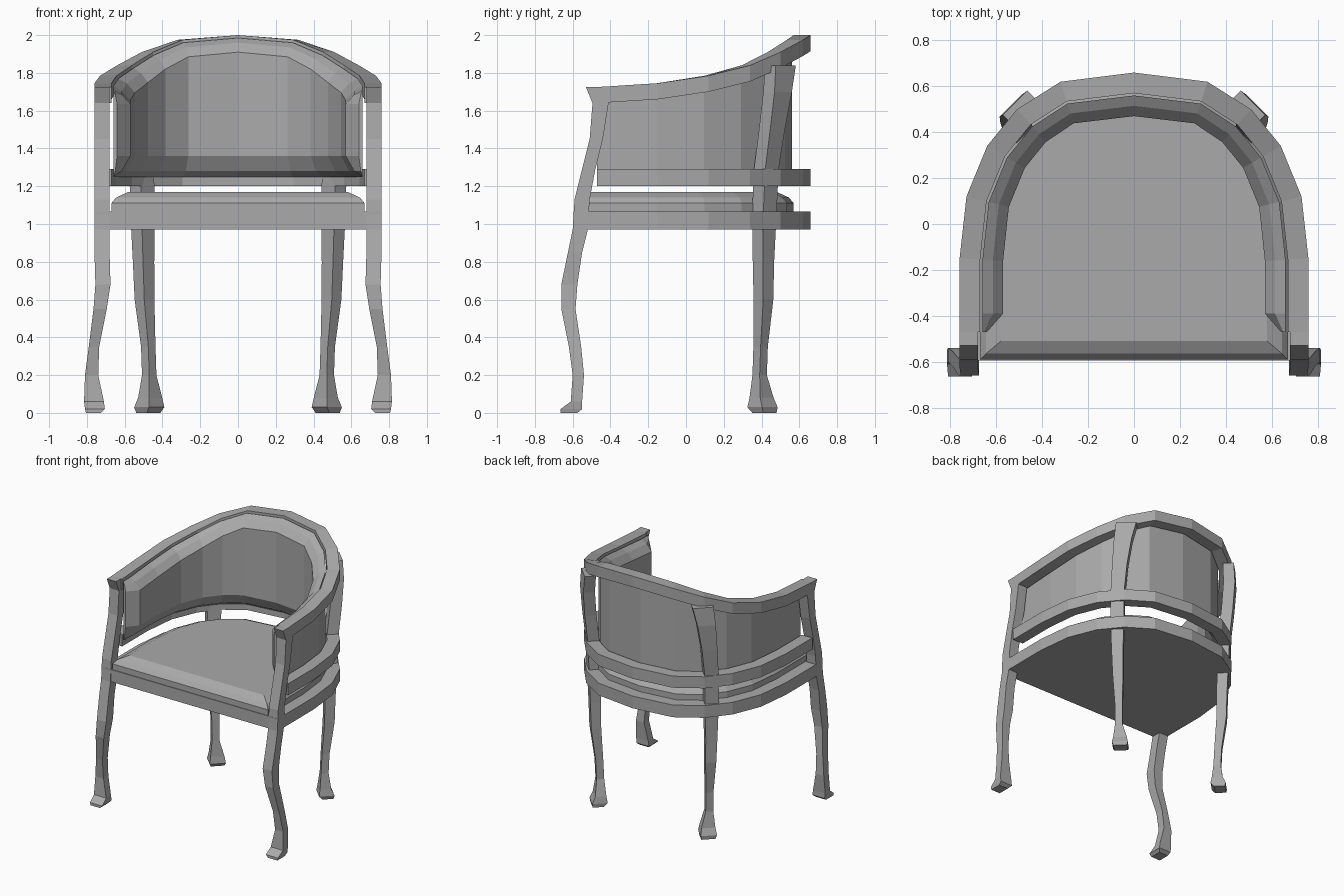
import bpy
import bmesh
from mathutils import Vector

old = bpy.data.objects.get("Cube")
if old:
    bpy.data.objects.remove(old, do_unlink=True)

grey = bpy.data.materials.new("plain_grey")
grey.use_nodes = True
grey.diffuse_color = (0.4, 0.4, 0.4, 1)
grey.node_tree.nodes["Principled BSDF"].inputs["Base Color"].default_value = grey.diffuse_color


def loft(name, sections, mirror=False):
    """Skin a list of closed rings and cap both ends."""
    bm = bmesh.new()
    rings = [[bm.verts.new(point) for point in section] for section in sections]
    for lower, upper in zip(rings, rings[1:]):
        count = len(lower)
        for i in range(count):
            j = (i + 1) % count
            bm.faces.new((lower[i], lower[j], upper[j], upper[i]))
    bm.faces.new(rings[0])
    bm.faces.new(rings[-1])
    bmesh.ops.recalc_face_normals(bm, faces=bm.faces)
    mesh = bpy.data.meshes.new(name)
    bm.to_mesh(mesh)
    bm.free()
    mesh.materials.append(grey)
    obj = bpy.data.objects.new(name, mesh)
    bpy.context.collection.objects.link(obj)
    if mirror:
        modifier = obj.modifiers.new("mirror", "MIRROR")
        modifier.use_axis = (True, False, False)
    return obj


# Horseshoe plan of the frame: x, y and the height of the top rail
half_plan = [(.76, -.15, 1.745), (.73, .12, 1.785), (.64, .34, 1.84),
             (.51, .5, 1.91), (.32, .62, 1.975)]


def horseshoe(front_ys):
    """Full outer path from the left front, round the back, to the right front."""
    half = [(.76, y, 1.725) for y in front_ys] + half_plan
    return half + [(0, .66, 2)] + [(-x, y, z) for x, y, z in reversed(half)]


def inset(path, index, distance):
    """Move one path point inward along its averaged normal."""
    here = Vector(path[index][:2])
    before = Vector(path[max(index - 1, 0)][:2])
    after = Vector(path[min(index + 1, len(path) - 1)][:2])
    along = (after - before).normalized()
    return here + Vector((-along.y, along.x)) * distance


def sweep(name, path, profile):
    """Sweep a profile of (inset, height) pairs along the horseshoe."""
    sections = []
    for i, point in enumerate(path):
        ring = []
        for distance, height in profile(i, point[2]):
            spot = inset(path, i, distance)
            ring.append((spot.x, spot.y, height))
        sections.append(ring)
    return loft(name, sections)


def box_profile(bottom, top):
    return [(0, bottom), (0, top), (.09, top), (.09, bottom)]


# Curved rails
rail_path = horseshoe([-.47])
sweep("top_rail", rail_path, lambda i, z: box_profile(z - .085, z))
sweep("middle_rail", rail_path, lambda i, z: box_profile(1.2, 1.29))

# Padded back, tapering to a thin edge at both arms
back_path = horseshoe([-.47, -.39])


def back_profile(i, top):
    at_end = i in (0, len(back_path) - 1)
    depth = .02 if at_end else .09
    return [(.1, 1.25), (.1, top - .015), (.1 + depth / 2, top - .04),
            (.1 + depth, top - .09), (.1 + depth, 1.36), (.1 + depth / 2, 1.28)]


sweep("padded_back", back_path, back_profile)


# Seat slab and cushion, stacked from inset outlines
def seat_ring(distance, front, height):
    path = horseshoe([front])
    spots = [inset(path, i, distance) for i in range(len(path))]
    return [(spot.x, spot.y, height) for spot in spots]


loft("seat_frame", [seat_ring(0, -.595, .97), seat_ring(0, -.595, 1.065)])
loft("seat_cushion", [seat_ring(.09, -.59, 1.06), seat_ring(.09, -.59, 1.11),
                      seat_ring(.115, -.565, 1.14), seat_ring(.18, -.51, 1.17)])

# Front legs: height, inner x, outer x, front y, back y
front_leg_rows = [
    (0, .725, .805, -.665, -.575), (.02, .705, .81, -.665, -.55),
    (.06, .71, .815, -.61, -.55), (.2, .74, .81, -.6, -.54),
    (.35, .735, .79, -.62, -.555), (.55, .695, .765, -.66, -.585),
    (.68, .675, .755, -.66, -.575), (.85, .68, .76, -.625, -.55),
    (.97, .68, .76, -.6, -.52), (1.13, .68, .76, -.59, -.51),
    (1.29, .68, .76, -.55, -.48), (1.45, .68, .76, -.51, -.44),
    (1.64, .68, .76, -.495, -.41), (1.725, .68, .76, -.53, -.43)]
loft("front_legs", [[(a, c, z), (b, c, z), (b, d, z), (a, d, z)]
                    for z, a, b, c, d in front_leg_rows], mirror=True)

# Back legs, turned to the corner: height, centre x, centre y, half width, half depth
back_leg_rows = [
    (0, .475, .415, .05, .04), (.03, .47, .405, .058, .055),
    (.08, .465, .4, .05, .04), (.2, .47, .39, .027, .027),
    (.35, .475, .395, .027, .027), (.6, .495, .41, .038, .036),
    (.8, .5, .41, .042, .038), (1.06, .505, .415, .05, .042),
    (1.29, .51, .425, .05, .042), (1.5, .515, .455, .055, .042),
    (1.7, .51, .485, .065, .042), (1.84, .49, .5, .075, .04)]
outward = Vector((1, 1, 0)).normalized()
sideways = Vector((1, -1, 0)).normalized()
corners = [(1, 1), (-1, 1), (-1, -1), (1, -1)]
loft("back_legs", [[Vector((x, y, z)) + sideways * (s * width) + outward * (t * depth)
                    for s, t in corners]
                   for z, x, y, width, depth in back_leg_rows], mirror=True)
